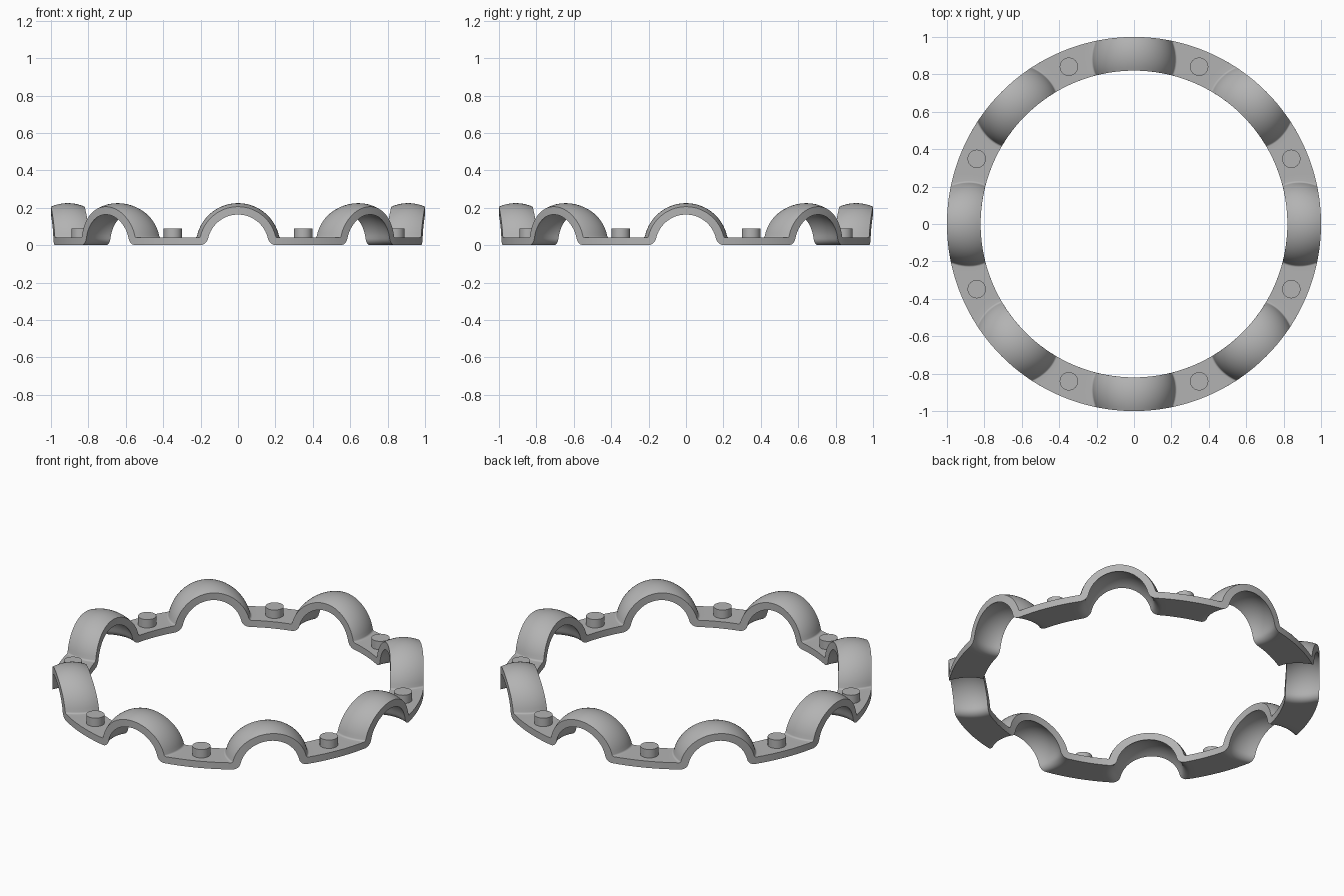
import bpy, bmesh
from math import sin, cos, asin, atan2, sqrt, pi

cube = bpy.data.objects.get("Cube")
if cube:
    bpy.data.objects.remove(cube)

ARCHES = 8
INNER, OUTER, MID = 0.82, 1.0, 0.91
PLATE = 0.04            # plate thickness
DOME_OUT, DOME_IN = 0.225, 0.187
ROWS, FILLET, ARC, FLAT = 10, 6, 32, 8

grey = bpy.data.materials.new("light grey")
grey.use_nodes = True
colour = (0.45, 0.45, 0.45, 1)
grey.diffuse_color = colour
grey.node_tree.nodes["Principled BSDF"].inputs["Base Color"].default_value = colour


def arch_profile(radius, base, fillet):
    """Left to right outline: fillet, round arch, fillet."""
    up = base + fillet
    a = sqrt((radius + fillet) ** 2 - up ** 2)
    end = atan2(-up, a)
    left = []
    for i in range(FILLET):
        t = -pi / 2 + (end + pi / 2) * i / FILLET
        left.append((-a + fillet * cos(t), up + fillet * sin(t)))
    start = atan2(up, -a)
    arc = []
    for i in range(ARC + 1):
        t = start + (pi - 2 * start) * i / ARC
        arc.append((radius * cos(t), radius * sin(t)))
    return left + arc + [(-u, z) for u, z in reversed(left)]


def ring_line(r, dome, base, fillet):
    """Closed line round the ring at one radius, over all arches and flats."""
    prof = arch_profile(sqrt(dome ** 2 - (r - MID) ** 2), base, fillet)
    sector = [(asin(u / r), z) for u, z in prof]
    edge = sector[-1][0]
    gap = 2 * pi / ARCHES - 2 * edge
    sector += [(edge + gap * i / FLAT, base) for i in range(1, FLAT)]
    return [(r * sin(t + k * 2 * pi / ARCHES), r * cos(t + k * 2 * pi / ARCHES), z)
            for k in range(ARCHES) for t, z in sector]


def finish(bm, name):
    bmesh.ops.recalc_face_normals(bm, faces=bm.faces)
    mesh = bpy.data.meshes.new(name)
    bm.to_mesh(mesh)
    bm.free()
    mesh.materials.append(grey)
    obj = bpy.data.objects.new(name, mesh)
    bpy.context.collection.objects.link(obj)
    bpy.ops.object.select_all(action='DESELECT')
    obj.select_set(True)
    bpy.context.view_layer.objects.active = obj
    bpy.ops.object.shade_smooth_by_angle(angle=pi / 6)
    return obj


# Wavy ring: top lines outward, underside lines back inward
bm = bmesh.new()
radii = [INNER + (OUTER - INNER) * i / ROWS for i in range(ROWS + 1)]
lines = [ring_line(r, DOME_OUT, PLATE, 0.012) for r in radii]
lines += [ring_line(r, DOME_IN, 0, 0.045) for r in reversed(radii)]
grid = [[bm.verts.new(p) for p in line] for line in lines]
count = len(grid[0])
for i, row in enumerate(grid):
    nxt = grid[(i + 1) % len(grid)]
    for j in range(count):
        k = (j + 1) % count
        bm.faces.new((row[j], row[k], nxt[k], nxt[j]))
finish(bm, "arched_ring")

# Round studs in the middle of each flat
for k in range(ARCHES):
    bm = bmesh.new()
    bmesh.ops.create_cone(bm, cap_ends=True, segments=40, radius1=0.049,
                          radius2=0.049, depth=0.06)
    stud = finish(bm, f"stud_{k + 1}")
    t = (k + 0.5) * 2 * pi / ARCHES
    stud.location = (MID * sin(t), MID * cos(t), 0.06)
